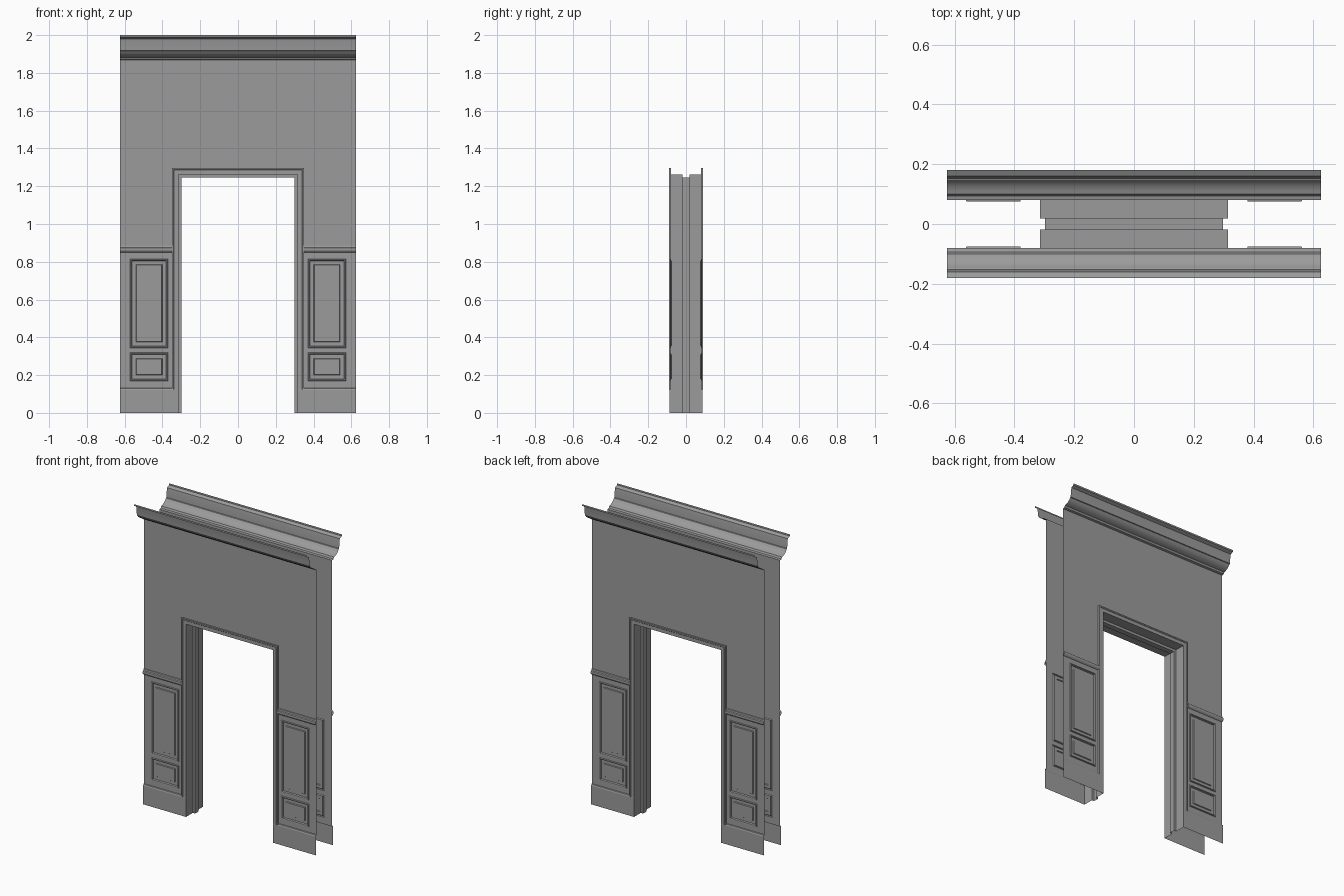
import bpy

cube = bpy.data.objects.get("Cube")
if cube:
    bpy.data.objects.remove(cube)

# Single plaster-grey material
paint = bpy.data.materials.new("grey_paint")
paint.use_nodes = True
grey = (0.33, 0.33, 0.33, 1)
paint.diffuse_color = grey
paint.node_tree.nodes["Principled BSDF"].inputs["Base Color"].default_value = grey

SIDE = 0.626    # half width of the wall
WALL = -0.08    # front wall plane
JAMB = 0.315    # half width of the door lining
HEAD = 1.262    # height of the door lining
CASING = 0.034  # width of the door casing
EDGE = JAMB + CASING


def part(name, verts, faces, smooth=False):
    """Sheet for the front left quarter, mirrored to the other three."""
    mesh = bpy.data.meshes.new(name)
    mesh.from_pydata(verts, [], faces)
    mesh.materials.append(paint)
    obj = bpy.data.objects.new(name, mesh)
    bpy.context.collection.objects.link(obj)
    mirror = obj.modifiers.new("mirror", 'MIRROR')
    mirror.use_axis = (True, True, False)
    mirror.merge_threshold = 0.0001
    if smooth:
        bpy.ops.object.select_all(action='DESELECT')
        obj.select_set(True)
        bpy.context.view_layer.objects.active = obj
        bpy.ops.object.shade_smooth_by_angle(angle=0.6)
    return obj


def strips(rows, columns):
    """Quads joining consecutive rows of points."""
    return [(r * columns + c, r * columns + c + 1,
             (r + 1) * columns + c + 1, (r + 1) * columns + c)
            for r in range(rows - 1) for c in range(columns - 1)]


def moulding(name, profile, x0, x1, smooth=False):
    """Horizontal run of a (projection, height) profile, listed upwards."""
    verts = [(x, WALL - p, z) for p, z in profile for x in (x0, x1)]
    return part(name, verts, strips(len(profile), 2), smooth)


def surround(name, profile, bottom):
    """Run an (offset, y) profile up the jamb and across the head."""
    verts = []
    for o, y in profile:
        r, top = JAMB + o, HEAD + o
        verts += [(r, y, bottom), (r, y, top), (0, y, top)]
    return part(name, verts, strips(len(profile), 3))


def panel(name, x0, x1, z0, z1):
    """Nested rectangular rings: raised bead, sunk field, raised centre."""
    rings = [(0, 0), (0.003, 0.006), (0.008, 0.005), (0.011, -0.005),
             (0.031, -0.005), (0.034, 0.0), (0.036, 0.0)]
    verts, faces = [], []
    for inset, p in rings:
        a, b, c, d = x0 + inset, x1 - inset, z0 + inset, z1 - inset
        verts += [(x, WALL - p, z) for x, z in ((a, c), (b, c), (b, d), (a, d))]
    for k in range(0, 4 * (len(rings) - 1), 4):
        for i in range(4):
            j = (i + 1) % 4
            faces.append((k + i, k + j, k + j + 4, k + i + 4))
    last = len(verts) - 4
    faces.append(tuple(range(last, last + 4)))
    return part(name, verts, faces)


# Wall above the door and beside it
TOP = HEAD + CASING
RAIL, CORNICE = 0.85, 1.868
moulding("upper_wall", [(0, TOP), (0, CORNICE)], 0, SIDE)
moulding("side_wall", [(0, RAIL), (0, TOP)], EDGE, SIDE)

# Wainscot frame with openings for the two panels
xs = [EDGE, 0.37, 0.572, SIDE]
zs = [0.125, 0.169, 0.319, 0.343, 0.816, RAIL]
grid = [(x, WALL, z) for z in zs for x in xs]
cells = strips(len(zs), len(xs))
holes = (4, 10)
part("wainscot_frame", grid, [f for i, f in enumerate(cells) if i not in holes])
panel("lower_panel", xs[1], xs[2], zs[1], zs[2])
panel("upper_panel", xs[1], xs[2], zs[3], zs[4])

# Baseboard and chair rail
moulding("baseboard", [(0.008, 0), (0.008, 0.122), (0.005, 0.13), (0, 0.133)],
         JAMB, SIDE)
moulding("chair_rail", [(0, 0.848), (0.006, 0.851), (0.012, 0.858), (0.014, 0.865),
                        (0.012, 0.872), (0.006, 0.876), (0.004, 0.885), (0, 0.887)],
         EDGE, SIDE, True)

# Crown cornice
moulding("cornice", [(0, CORNICE), (0.014, 0.003 + CORNICE), (0.02, 1.882),
                     (0.034, 1.886), (0.048, 1.893), (0.06, 1.903), (0.068, 1.916),
                     (0.073, 1.918), (0.075, 1.95), (0.08, 1.979), (0.09, 1.984),
                     (0.1, 1.989), (0.1, 2.0)], 0, SIDE, True)

# Door casing, then the lining with its stop
surround("door_casing", [(CASING, WALL), (CASING, -0.091), (0.026, -0.091),
                         (0.023, -0.088), (0.006, -0.088), (0, -0.088)], 0.125)
surround("door_lining", [(0, -0.088), (0, -0.018), (-0.017, -0.018),
                         (-0.017, 0)], 0)
